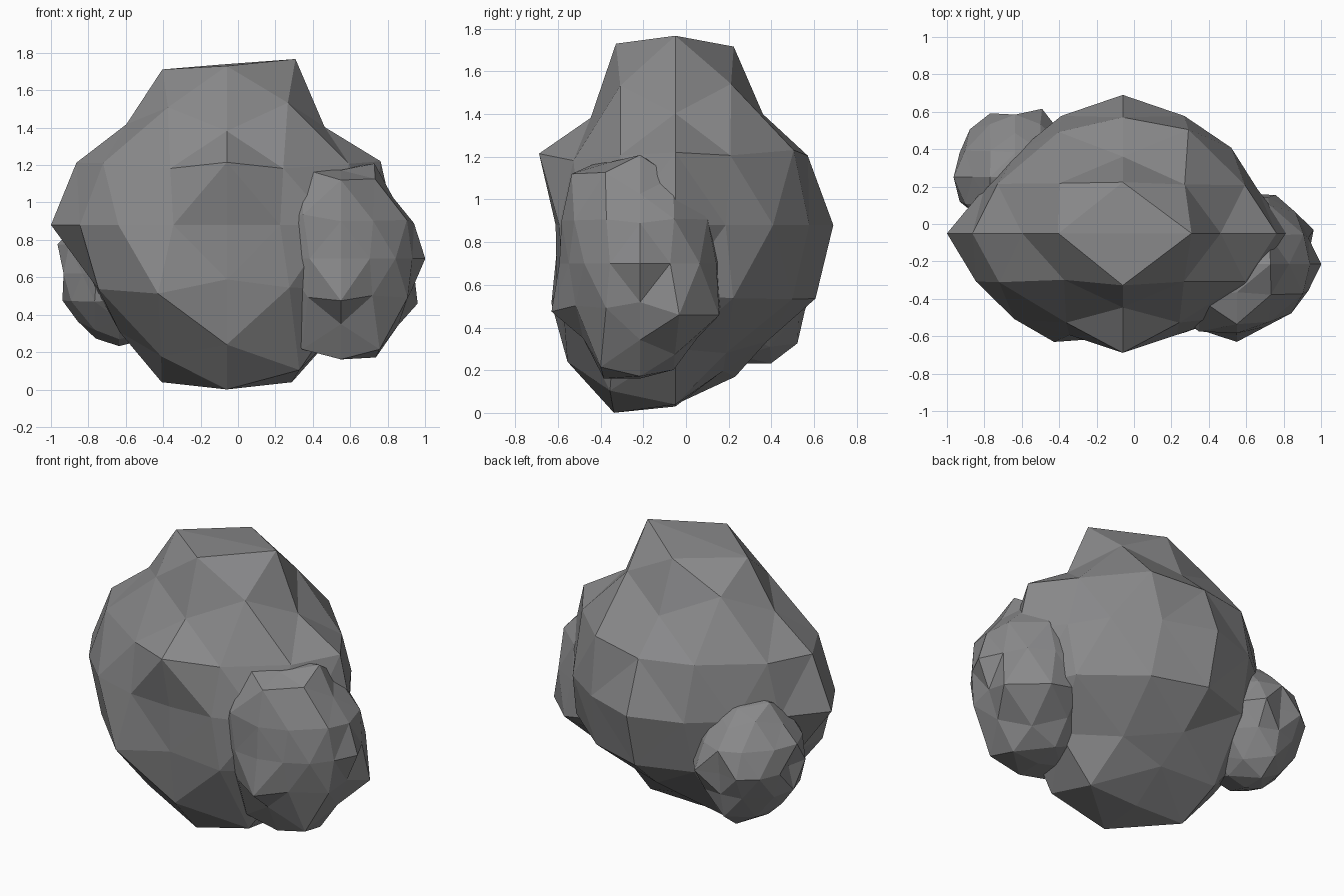
import bpy, bmesh, math
from mathutils import Vector

stone = bpy.data.materials.new("stone grey")
stone.diffuse_color = (0.25, 0.25, 0.255, 1)


def key(v):
    return tuple(round(c, 2) + 0.0 for c in v)


def boulder(name, centre, size, xz, yz, xy, inner):
    """Faceted octahedral sphere; radii given along three great circles and inside the octants."""
    pts = {}

    def put(d, r):
        pts.setdefault(key(d), (Vector(d), r))

    for i in range(16):
        c, s = math.cos(i * math.pi / 8), math.sin(i * math.pi / 8)
        put((c, 0, s), xz[i])
        put((0, c, s), yz[i])
        put((c, s, 0), xy[i])
    n = 0
    for axis in range(3):
        for sx in (1, -1):
            for sy in (1, -1):
                for sz in (1, -1):
                    d = Vector((sx, sy, sz))
                    d[axis] *= 2
                    put(tuple(d.normalized()), inner[n])
                    n += 1
    # the hull of the unit directions gives the facets, then each corner is pushed in or out
    bm = bmesh.new()
    made = [(bm.verts.new(d), d, r) for d, r in pts.values()]
    bmesh.ops.convex_hull(bm, input=bm.verts[:])
    for v, d, r in made:
        if v.is_valid:
            v.co = [centre[k] + d[k] * r * size[k] for k in range(3)]
    bmesh.ops.recalc_face_normals(bm, faces=bm.faces[:])
    me = bpy.data.meshes.new(name)
    bm.to_mesh(me)
    bm.free()
    me.materials.append(stone)
    ob = bpy.data.objects.new(name, me)
    bpy.context.collection.objects.link(ob)
    return ob


# large central rock
boulder("main_rock", (-0.06, -0.05, 0.88), (1, 0.79, 1),
        [.90, .89, .74, .96, .86, .90, .76, .87, .94, .78, .81, .91, .85, .91, .82, .85],
        [.937, .85, .735, .905, .86, .92, .71, .875, .71, .76, .905, .952, .85, .74, .77, .90],
        [.90, .78, .82, .86, .937, .86, .79, .80, .94, .85, .82, .745, .71, .745, .80, .85],
        [.80, .84, .80, .84, .82, .82, .81, .84,
         .86, .85, .74, .82, .84, .84, .74, .90,
         .81, .735, .80, .95, .83, .87, .77, .86])

# medium rock at the front right
boulder("front_right_rock", (0.55, -0.215, 0.70), (0.47, 0.42, 0.55),
        [.96, .90, .84, 1.0, .88, .97, .90, .90, .88, .90, .92, .97, .98, 1.04, .92, .86],
        [.90, .88, .80, .84, .88, .93, 1.08, .95, .90, 1.07, .90, 1.06, .98, .98, .90, .97],
        [.96, .88, .94, .92, .90, .90, .90, .90, .88, .92, .95, .93, .90, .86, .88, .88],
        [.93, 1.07, .92, .93, .9, .9, .95, .95,
         .92, 1.08, .90, .88, .9, .9, 1.05, .92,
         .90, .95, .95, 1.08, .9, .95, 1.07, 1.08])

# small rock at the back left
boulder("back_left_rock", (-0.635, 0.25, 0.62), (0.35, 0.37, 0.40),
        [.92, .92, .90, .96, .95, 1.0, .92, 1.02, .77, .94, .90, .94, .97, .96, .90, .93],
        [.86, .98, .90, .94, .95, .92, .90, .95, .90, .92, .88, .95, .97, 1.05, 1.04, .90],
        [.92, .95, .95, 1.07, .86, 1.0, .98, .92, .77, .92, .80, .90, .90, .92, .90, .95],
        [.95, .92, .93, .95, .94, .92, .94, .90,
         .94, .92, .95, .93, .94, .90, .92, .92,
         .95, .95, .92, .96, .93, .95, .95, .92])
